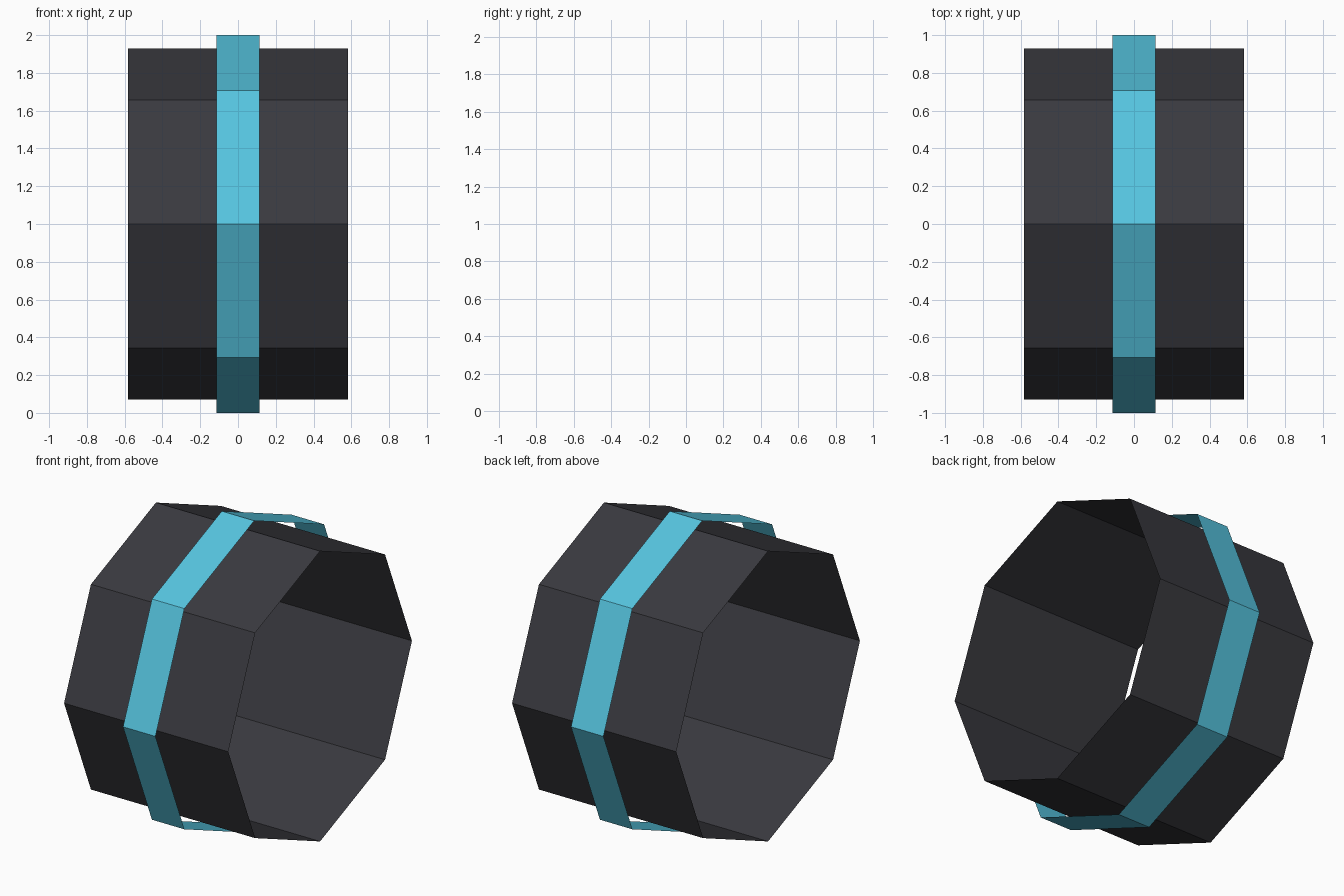
import bpy
import math

default_cube = bpy.data.objects.get("Cube")
if default_cube:
    bpy.data.objects.remove(default_cube, do_unlink=True)


def make_material(name, rgb):
    mat = bpy.data.materials.new(name)
    mat.use_nodes = True
    colour = (*rgb, 1.0)
    mat.diffuse_color = colour
    mat.node_tree.nodes["Principled BSDF"].inputs["Base Color"].default_value = colour
    return mat


def open_octagon(name, radius, width, mat):
    """Thin eight-sided open tube lying along x, with corners at top and front."""
    bpy.ops.mesh.primitive_cylinder_add(
        vertices=8, radius=radius, depth=width, end_fill_type='NOTHING',
        location=(0, 0, 1), rotation=(0, math.pi / 2, 0))
    tube = bpy.context.object
    tube.name = name
    tube.data.materials.append(mat)
    bpy.ops.object.transform_apply(location=False, rotation=True, scale=True)
    bpy.ops.object.shade_flat()
    return tube


charcoal = make_material("charcoal", (0.041, 0.041, 0.049))
cyan = make_material("cyan", (0.092, 0.555, 0.74))

# Wide dark sleeve
open_octagon("sleeve", 0.93, 1.164, charcoal)

# Narrow bright band floating around the middle
open_octagon("band", 1.0, 0.23, cyan)
